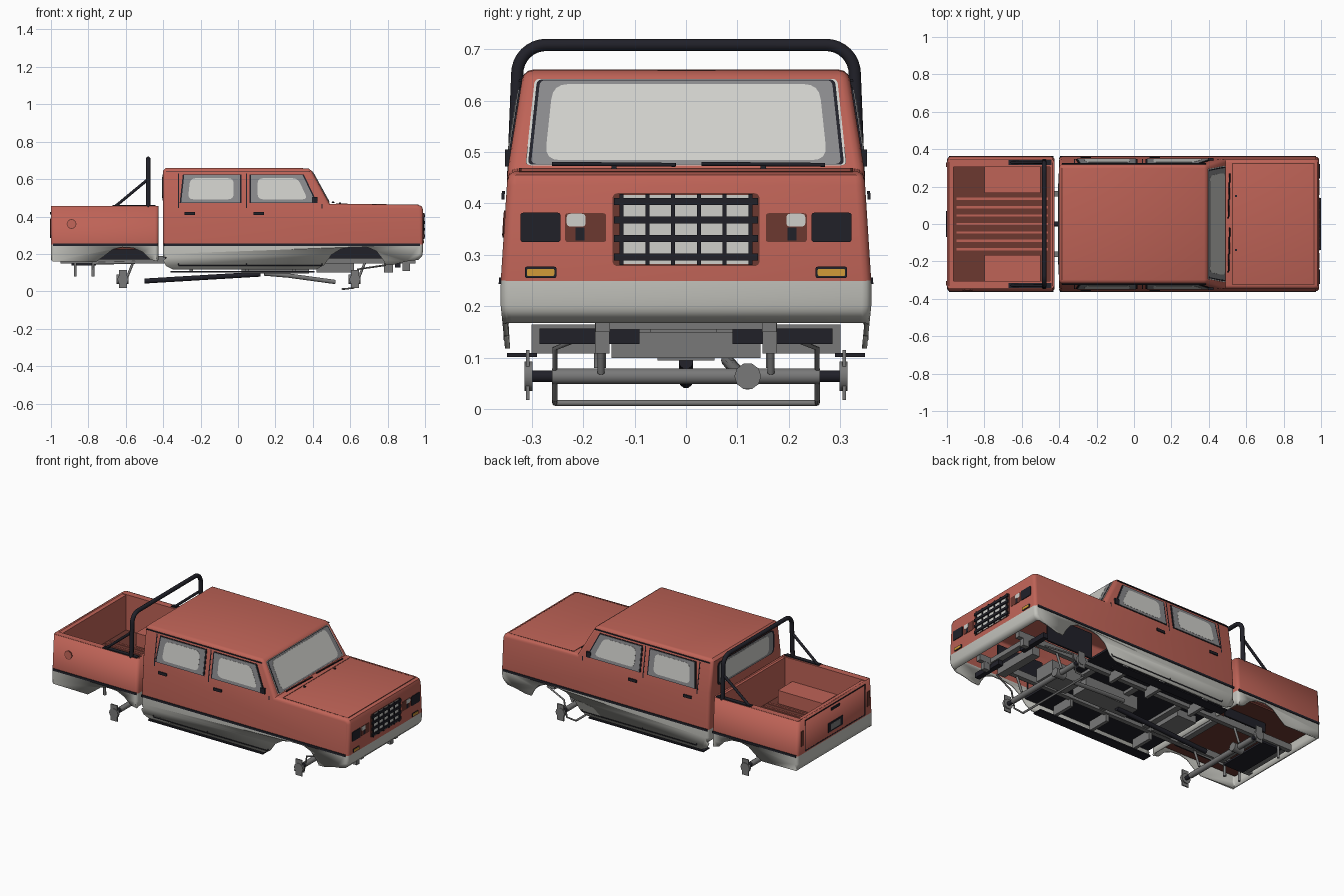
import bpy, bmesh, math
from mathutils import Vector

if "Cube" in bpy.data.objects:
    bpy.data.objects.remove(bpy.data.objects["Cube"])


def material(name, *rgb):
    mat = bpy.data.materials.new(name)
    mat.use_nodes = True
    mat.diffuse_color = (*rgb, 1)
    mat.node_tree.nodes["Principled BSDF"].inputs["Base Color"].default_value = (*rgb, 1)
    return mat


red = material("coral red paint", .52, .125, .095)
white = material("off white paint", .55, .55, .51)
black = material("black trim", .015, .015, .022)
metal = material("grey metal", .19, .19, .19)
glass = material("grey glass", .25, .25, .26)
pale = material("pale glass", .62, .62, .59)
amber = material("amber lamp", .65, .33, .04)
dark_red = material("dark red shade", .15, .04, .03)


def finish(bm, name, *mats, smooth=False):
    bmesh.ops.recalc_face_normals(bm, faces=bm.faces)
    mesh = bpy.data.meshes.new(name)
    bm.to_mesh(mesh)
    bm.free()
    for mat in mats:
        mesh.materials.append(mat)
    obj = bpy.data.objects.new(name, mesh)
    bpy.context.collection.objects.link(obj)
    if smooth:
        bpy.ops.object.select_all(action='DESELECT')
        obj.select_set(True)
        bpy.context.view_layer.objects.active = obj
        bpy.ops.object.shade_smooth_by_angle(angle=math.radians(35))
    return obj


def box(name, mat, xs, ys, zs, mirror=False):
    bm = bmesh.new()
    for side in (1, -1) if mirror else (1,):
        cube = bmesh.ops.create_cube(bm, size=1)["verts"]
        for v in cube:
            v.co = [r[0] if c < 0 else r[1] for c, r in zip(v.co, (xs, ys, zs))]
            v.co.y *= side
    return finish(bm, name, mat)


def tube(name, mat, radius, points, mirror=False):
    curve = bpy.data.curves.new(name, 'CURVE')
    curve.dimensions = '3D'
    curve.bevel_depth, curve.bevel_resolution, curve.use_fill_caps = radius, 3, True
    for side in (1, -1) if mirror else (1,):
        spline = curve.splines.new('POLY')
        spline.points.add(len(points) - 1)
        for p, (x, y, z) in zip(spline.points, points):
            p.co = (x, y * side, z, 1)
    curve.materials.append(mat)
    obj = bpy.data.objects.new(name, curve)
    bpy.context.collection.objects.link(obj)


def half_width(z):
    if z < .2:
        return .36 - (.2 - z) * .1
    if z < .25:
        return .36
    if z < .47:
        return .36 - (z - .25) * .064
    return .346 - (z - .47) * .16


# Surfaces that flat plates lie on: (a, b, height off the surface) to a point
def left(a, b, off): return Vector((a, half_width(b) + off, b))
def right(a, b, off): return Vector((a, -half_width(b) - off, b))
def nose(a, b, off): return Vector((.99 + off, a, b))
def screen(a, b, off): return Vector((.49 - (b - .468) * .55 + off, a, b))
def cab_back(a, b, off): return Vector((-.4 - off, a, b))
def tail(a, b, off): return Vector((-1 - off, a, b))
def hood_top(a, b, off): return Vector((a, b, .4685 - (a - .49) * .0128 + off))


def rect(a, b, c, d):
    return [(a, c), (b, c), (b, d), (a, d)]


def plate(name, mat, surfaces, outlines, off=.004, rounding=0):
    bm = bmesh.new()
    for surface in surfaces:
        for outline in outlines:
            pts = [Vector(p) for p in outline]
            if rounding:
                soft = []
                for i, p in enumerate(pts):
                    a = p + (pts[i - 1] - p).normalized() * rounding
                    c = p + (pts[(i + 1) % len(pts)] - p).normalized() * rounding
                    for t in (0, .25, .5, .75, 1):
                        soft.append(a * (1 - t) ** 2 + p * 2 * t * (1 - t) + c * t * t)
                pts = soft
            top = [bm.verts.new(surface(*p, off)) for p in pts]
            low = [bm.verts.new(surface(*p, off - .006)) for p in pts]
            bm.faces.new(top)
            bm.faces.new(low[::-1])
            for i in range(len(pts)):
                bm.faces.new((top[i - 1], top[i], low[i], low[i - 1]))
    return finish(bm, name, mat)


def frame(a, b, c, d, w):
    return [rect(a, b, c, c + w), rect(a, b, d - w, d), rect(a, a + w, c, d), rect(b - w, b, c, d)]


def body_shell(name, under, over, levels):
    """Open-bottomed shell: a side profile on both flanks, joined along the upper outline."""
    bm = bmesh.new()
    rings = []
    for side in (1, -1):
        lower = [bm.verts.new((x, side, z)) for x, z in under]
        upper = [bm.verts.new((x, side, z)) for x, z in over]
        bm.faces.new(lower + upper)
        rings.append(upper)
    for chain in levels:
        for i in chain:
            bm.faces.new((rings[0][i], rings[0][i + 1], rings[1][i + 1], rings[1][i]))
    for z in (.2, .25, .47):
        bmesh.ops.bisect_plane(bm, geom=bm.verts[:] + bm.edges[:] + bm.faces[:],
                               plane_co=(0, 0, z), plane_no=(0, 0, 1))
    for v in bm.verts:
        v.co.y *= half_width(v.co.z)
    bmesh.ops.recalc_face_normals(bm, faces=bm.faces)
    sharp = [e for e in bm.edges if len(e.link_faces) == 2 and e.calc_face_angle() > .9
             and abs(e.verts[0].co.y + e.verts[1].co.y) > .3]
    bmesh.ops.bevel(bm, geom=sharp, offset=.018, segments=3, profile=.5, affect='EDGES')
    for f in bm.faces:
        f.material_index = int(f.calc_center_median().z < .25)
    obj = finish(bm, name, red, white, smooth=True)
    mod = obj.modifiers.new("thickness", 'SOLIDIFY')
    mod.thickness, mod.offset = .01, -1


# Painted bodywork
cab_under = [(-.4, .165), (-.385, .135), (-.35, .118), (.42, .118), (.46, .14), (.5, .195),
             (.55, .226), (.6, .236), (.69, .236), (.74, .215), (.775, .17), (.79, .14), (.83, .142), (.9, .16)]
cab_over = [(.965, .168), (.985, .19), (.99, .22), (.99, .435), (.982, .455), (.96, .463),
            (.49, .468), (.393, .645), (.375, .658), (-.385, .66), (-.4, .645), (-.4, .18)]
body_shell("cab_and_hood", cab_under, cab_over, [range(len(cab_over) - 1)])
bed_under = [(-.99, .16), (-.76, .157), (-.72, .185), (-.67, .224), (-.62, .236), (-.56, .232),
             (-.51, .21), (-.47, .17), (-.43, .16)]
bed_over = [(-.425, .17), (-.425, .455), (-1, .455), (-1, .17)]
body_shell("cargo_bed", bed_under, bed_over, [(0, 2)])

# Bed interior
box("bed_side_wall", red, (-.99, -.435), (.305, .342), (.235, .456), True)
box("bed_tailgate_wall", red, (-.992, -.965), (-.32, .32), (.235, .452))
box("bed_front_wall", red, (-.45, -.43), (-.32, .32), (.235, .452))
box("bed_floor", dark_red, (-.98, -.44), (-.33, .33), (.225, .24))
for i in range(7):
    y = (i - 3) * .045
    box("floor_rib", red, (-.95, -.46), (y - .006, y + .006), (.24, .246))
box("bed_wheel_housing", red, (-.8, -.5), (.165, .31), (.24, .32), True)

# Side trim, doors and windows
flanks = (left, right)
plate("waist_stripe", black, flanks, [rect(-.99, -.43, .243, .256), rect(-.395, .972, .243, .256)])
gaps = [rect(x - .003, x + .003, a, b) for x, a, b in
        ((-.318, .14, .47), (-.318, .47, .63), (.045, .14, .47), (.045, .47, .63), (.45, .14, .468))]
plate("door_gap", black, flanks, gaps + [rect(-.318, .45, .135, .14)], off=.001)
rear_pane = [(-.312, .472), (.018, .472), (.018, .625), (-.295, .625)]
front_pane = [(.062, .472), (.425, .472), (.352, .625), (.062, .625)]
plate("window_seal", black, flanks, [rear_pane, front_pane], off=.003)


def shrink(pts, k):
    cx, cy = (sum(p[i] for p in pts) / len(pts) for i in (0, 1))
    return [(cx + (x - cx) * k, cy + (y - cy) * k) for x, y in pts]


plate("side_glass", glass, flanks, [shrink(p, .95) for p in (rear_pane, front_pane)], off=.005)
plate("side_glass_centre", pale, flanks, [shrink(p, .74) for p in (rear_pane, front_pane)], .006, .03)
plate("door_handle", black, flanks, [rect(x, x + .055, .408, .424) for x in (-.285, .083)], off=.009)
plate("roof_gutter", black, flanks, [rect(-.385, .385, .637, .642)], off=.006)
box("wing_mirror_mount", black, (.395, .425), (.33, .352), (.472, .505), True)
ring = [(math.cos(i * math.tau / 24), math.sin(i * math.tau / 24)) for i in range(24)]
for radius, mat, off in ((.026, dark_red, .002), (.022, red, .003)):
    plate("fuel_cap", mat, [right], [[(-.89 + x * radius, .36 + z * radius) for x, z in ring]], off)

# Windscreen, rear window and hood
pane = [(-.312, .474), (.312, .474), (.294, .642), (-.294, .642)]
for name, mat, k, off, soft in (("windscreen_trim", pale, 1, .003, .01), ("windscreen_seal", black, .985, .004, .01),
                                ("windscreen_glass", glass, .965, .005, .01),
                                ("windscreen_centre", pale, .88, .006, .03)):
    plate(name, mat, [screen], [shrink(pane, k)], off, soft)
back_pane = rect(-.27, .27, .485, .625)
for name, mat, k, off in (("rear_seal", black, 1, .003), ("rear_glass", glass, .95, .004),
                          ("rear_glass_centre", pale, .8, .005)):
    plate(name, mat, [cab_back], [shrink(back_pane, k)], off, .03)
plate("hood_gap", dark_red, [hood_top], frame(.525, .965, -.325, .325, .005), off=.001)
for y in (-.13, .16):
    tube("wiper", black, .004, [(.505, y - .13, .477), (.512, y + .11, .475)])
    box("washer_jet", black, (.54, .55), (y - .015, y - .005), (.465, .474))

# Front face
plate("grille_surround", dark_red, [nose], [rect(-.143, .143, .278, .42)], .002, .012)
plate("grille_backing", pale, [nose], [rect(-.124, .124, .282, .416)], .003)
for i in range(4):
    z = .296 + i * .036
    box("grille_bar", black, (.985, 1), (-.14, .14), (z - .007, z + .007))
for i in range(6):
    y = (i - 2.5) * .05
    box("grille_upright", black, (.985, .998), (y - .004, y + .004), (.28, .418))
for s in (1, -1):
    def panel(a, b, c, d): return [rect(a * s, b * s, c, d)]
    plate("headlight", black, [nose], panel(.244, .322, .325, .382), .004, .006)
    plate("lamp_opening", dark_red, [nose], panel(.155, .235, .325, .381), .002, .006)
    plate("lamp_lens", pale, [nose], panel(.195, .232, .355, .38), .003, .008)
    plate("lamp_socket", black, [nose], panel(.197, .215, .328, .353), .003)
    plate("indicator_rim", black, [nose], panel(.252, .313, .255, .277), .003, .004)
    plate("indicator", amber, [nose], panel(.256, .309, .259, .273), .005, .003)
    plate("tail_lamp", dark_red, [tail], panel(.305, .328, .3, .39), .004)

# Tailgate
plate("tailgate_gap", black, [tail], frame(-.29, .29, .256, .445, .006), .001)
plate("number_plate", black, [tail], [rect(-.07, .07, .285, .34)], .004)
plate("number_plate_face", metal, [tail], [rect(-.045, .045, .295, .33)], .005)
plate("tailgate_latch", black, [tail], [rect(-.04, .04, .41, .425)], .005)

# Roll bar
corner = [(-.48, .272 + .056 * math.cos(t), .652 + .056 * math.sin(t))
          for t in (i * math.pi / 16 for i in range(9))]
half = [(-.48, .336, .45)] + corner
tube("roll_bar", black, .0125, half + [(x, -y, z) for x, y, z in reversed(half)])
tube("roll_bar_brace", black, .008, [(-.48, .33, .6), (-.655, .328, .455)], True)
box("roll_bar_foot", black, (-.67, -.44), (.315, .342), (.455, .461), True)

# Underbody
box("cab_floor", black, (-.39, .47), (-.345, .345), (.172, .184))
box("wheel_well_liner", black, (.47, .78), (.2, .21), (.175, .33), True)
box("rear_well_liner", black, (-.74, -.46), (.2, .21), (.17, .23), True)
box("chassis_rail", metal, (-.95, .95), (.148, .176), (.15, .188), True)
for x in (-.92, -.74, -.45, -.2, .1, .4, .86):
    box("cross_member", metal, (x - .018, x + .018), (-.16, .16), (.155, .183))
box("front_spring_hanger", metal, (.88, .92), (.149, .177), (.108, .18), True)
box("front_skid", metal, (.78, .83), (-.145, .145), (.1, .15))
box("front_tow_plate", black, (.84, .87), (.09, .285), (.127, .157), True)
box("engine_sump", metal, (.42, .62), (-.07, .06), (.1, .18))
box("gearbox", metal, (.02, .38), (-.055, .055), (.095, .172))
box("fuel_tank", metal, (-.35, -.22), (-.12, .1), (.13, .172))
box("running_board", black, (-.36, .41), (.29, .348), (.102, .109), True)
for x in (-.25, .05, .3):
    box("running_board_bracket", metal, (x - .01, x + .01), (.16, .3), (.108, .165), True)

# Axles, drive shafts and steering
for x in (.625, -.615):
    tube("axle", metal, .016, [(x, -.26, .064), (x, .26, .064)])
    tube("axle_end", black, .012, [(x, .24, .064), (x, .308, .064)], True)
    tube("hub", metal, .03, [(x, .298, .064), (x, .314, .064)], True)
    box("hub_plate", metal, (x - .022, x + .022), (.304, .311), (.018, .115), True)
    tube("differential", metal, .026, [(x - .035, .12, .064), (x + .03, .12, .064)])
    tube("shock_absorber", metal, .007, [(x + .02, .165, .07), (x + .06, .165, .17)], True)
tube("rear_drive_shaft", black, .014, [(-.5, .0, .055), (.12, .0, .092)])
tube("front_drive_shaft", metal, .012, [(.14, .08, .095), (.27, .09, .084), (.52, .12, .05)])
tube("steering_rod", metal, .006, [(.56, -.255, .012), (.56, .255, .012)])
tube("steering_link", metal, .005, [(.56, .255, .012), (.62, .255, .018), (.64, .255, .118), (.79, .2, .14)], True)
tube("tail_pipe", metal, .009, [(-.775, -.17, .08), (-.775, -.17, .15), (-.55, -.17, .155)])
tube("rear_shackle", metal, .007, [(-.87, .162, .08), (-.87, .162, .17)], True)
box("tow_bar", black, (-.89, -.76), (-.16, .16), (.138, .15))
